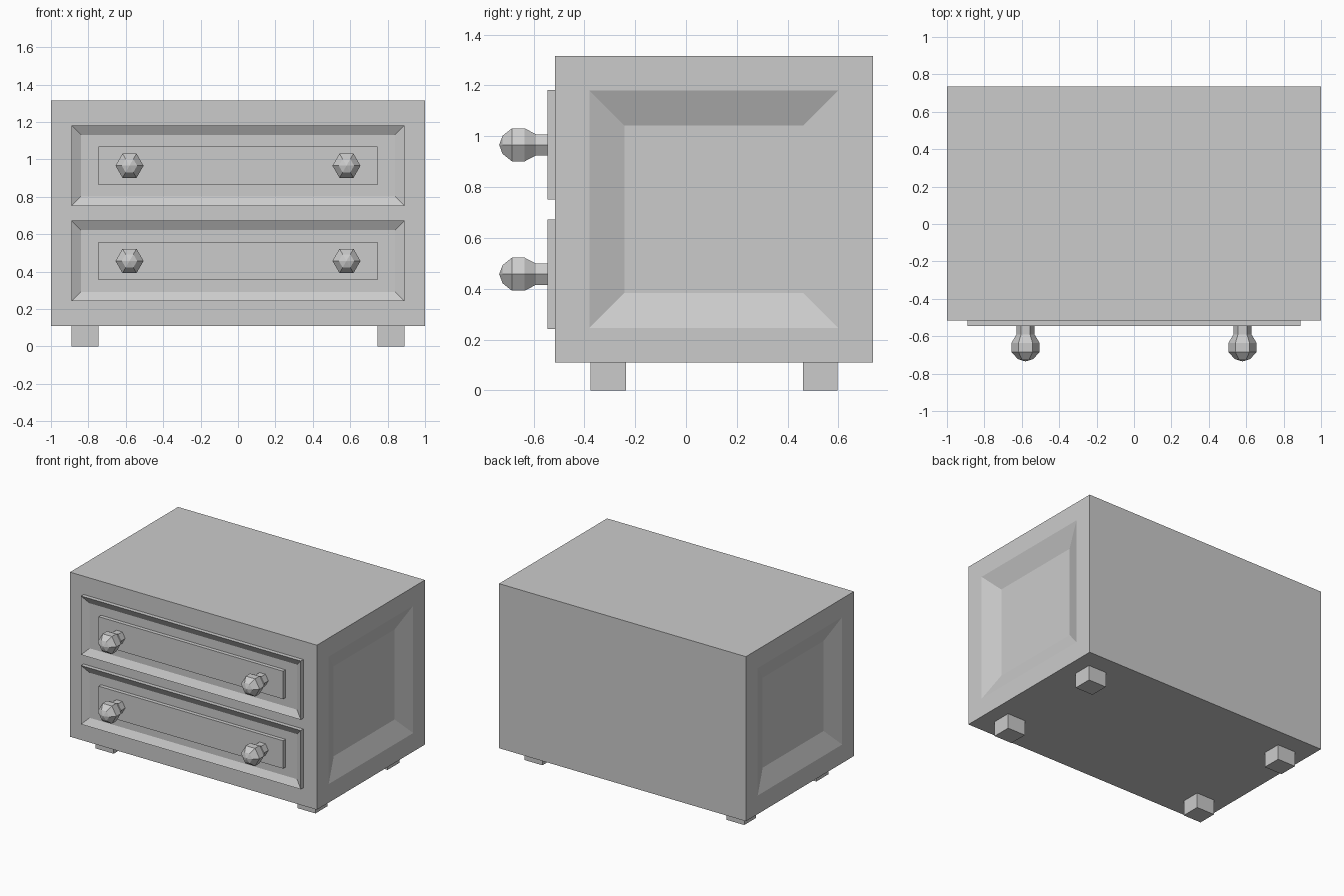
import bpy, bmesh, math

if "Cube" in bpy.data.objects:
    bpy.data.objects.remove(bpy.data.objects["Cube"])


def finish(bm, name):
    bmesh.ops.recalc_face_normals(bm, faces=bm.faces[:])
    me = bpy.data.meshes.new(name)
    bm.to_mesh(me)
    bm.free()
    ob = bpy.data.objects.new(name, me)
    bpy.context.collection.objects.link(ob)
    return ob


def box_bm(x, y, z):
    bm = bmesh.new()
    bmesh.ops.create_cube(bm, size=1)
    for v in bm.verts:
        for i, (lo, hi) in enumerate((x, y, z)):
            v.co[i] = hi if v.co[i] > 0 else lo
    bm.normal_update()
    return bm


def inset(bm, face, width, depth=0.0):
    bmesh.ops.inset_region(bm, faces=[face], thickness=width, depth=depth,
                           use_even_offset=True)


# cabinet body with sunken, sloped side panels
bm = box_bm((-1, 1), (-0.515, 0.735), (0.11, 1.315))
for face in [f for f in bm.faces if abs(f.normal.x) > 0.9]:
    inset(bm, face, 0.136)
    inset(bm, face, 0.137)
    for v in face.verts:
        v.co.x *= 1 - 0.055
finish(bm, "cabinet_body")

# feet
for sx, side in ((-1, "left"), (1, "right")):
    for y, end in (((-0.375, -0.237), "front"), ((0.46, 0.597), "back")):
        x = sorted((sx * 0.745, sx * 0.89))
        finish(box_bm(x, y, (0, 0.11)), f"{end}_{side}_foot")

# six-sided knob profile: (y, radius)
KNOB = [(-0.54, 0.048), (-0.59, 0.048), (-0.635, 0.075),
        (-0.685, 0.075), (-0.722, 0.041)]


def knob(x, z, name):
    bm = bmesh.new()
    rings = [[bm.verts.new((x + r * math.cos(k * math.pi / 3), y,
                            z + r * math.sin(k * math.pi / 3)))
              for k in range(6)] for y, r in KNOB]
    tip = bm.verts.new((x, -0.735, z))
    bm.faces.new(rings[0])
    for k in range(6):
        n = (k + 1) % 6
        for a, b in zip(rings, rings[1:]):
            bm.faces.new((a[k], a[n], b[n], b[k]))
        bm.faces.new((rings[-1][k], rings[-1][n], tip))
    finish(bm, name)


# drawers: sloped tray front, raised centre panel, two knobs
for zc, level in ((0.457, "lower"), (0.966, "upper")):
    bm = box_bm((-0.89, 0.89), (-0.505, -0.545), (zc - 0.215, zc + 0.215))
    bmesh.ops.recalc_face_normals(bm, faces=bm.faces[:])
    front = min(bm.faces, key=lambda f: f.calc_center_median().y)
    inset(bm, front, 0.05)
    for v in front.verts:
        v.co.y = -0.517
    finish(bm, f"{level}_drawer_front")
    finish(box_bm((-0.747, 0.747), (-0.545, -0.51), (zc - 0.102, zc + 0.102)),
           f"{level}_drawer_panel")
    for sx, side in ((-1, "left"), (1, "right")):
        knob(sx * 0.58, zc, f"{level}_{side}_knob")
